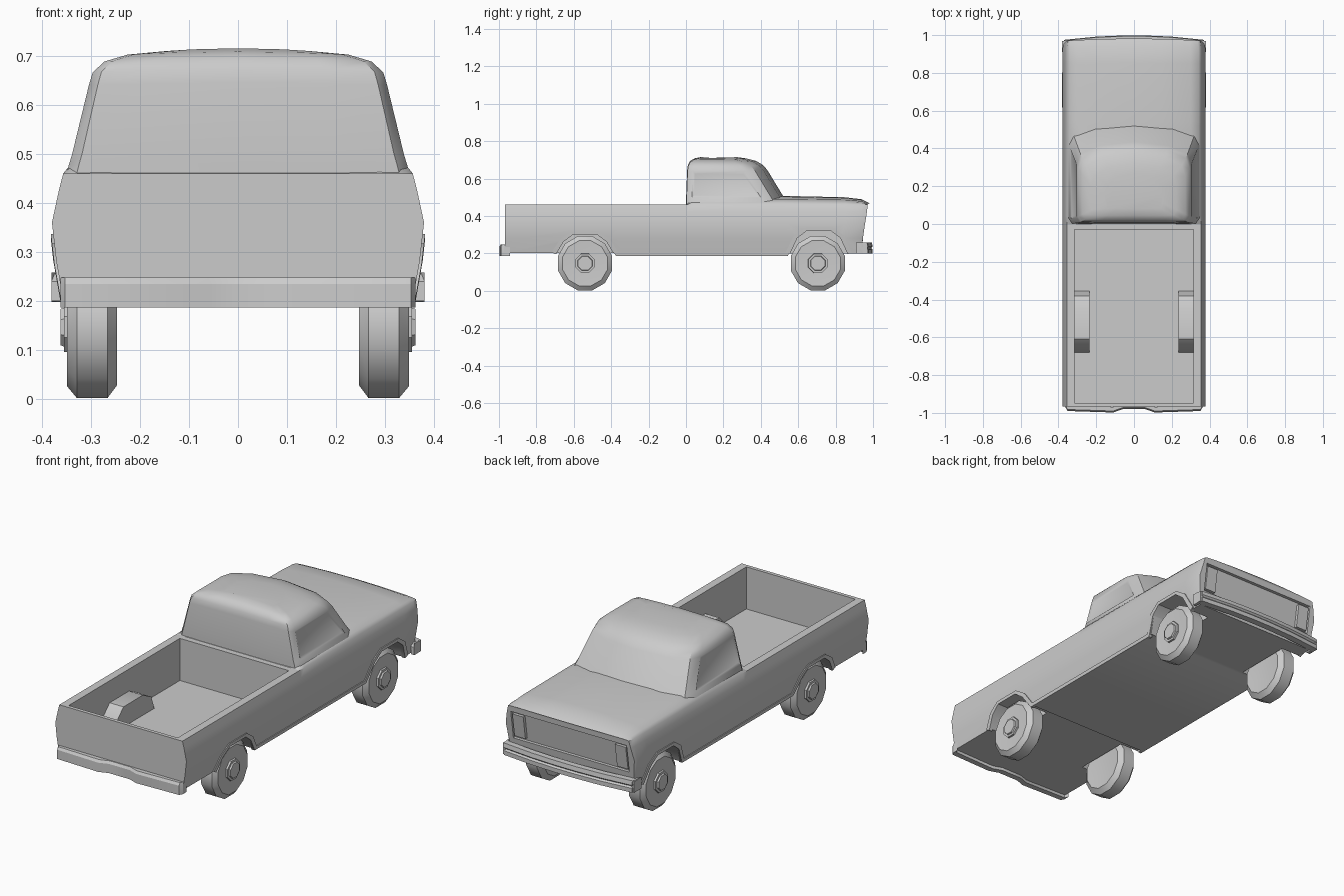
import bpy, bmesh, math
from mathutils import Vector

if "Cube" in bpy.data.objects:
    bpy.data.objects.remove(bpy.data.objects["Cube"])


def finish(ob, angle=35):
    bpy.ops.object.select_all(action='DESELECT')
    ob.select_set(True)
    bpy.context.view_layer.objects.active = ob
    bpy.ops.object.shade_smooth_by_angle(angle=math.radians(angle))


def make(name, bm):
    bmesh.ops.recalc_face_normals(bm, faces=bm.faces)
    me = bpy.data.meshes.new(name)
    bm.to_mesh(me)
    bm.free()
    ob = bpy.data.objects.new(name, me)
    bpy.context.collection.objects.link(ob)
    return ob


def loft(name, rings, pair_caps=False, post=None):
    """Skin closed rings of points; caps are ngons or strips between mirrored points."""
    bm = bmesh.new()
    vs = [[bm.verts.new(p) for p in r] for r in rings]
    n = len(vs[0])
    for a, b in zip(vs, vs[1:]):
        for i in range(n):
            bm.faces.new((a[i], a[(i + 1) % n], b[(i + 1) % n], b[i]))
    for r in (vs[0], vs[-1]):
        if pair_caps:
            for i in range((n - 1) // 2):
                f = [r[i], r[i + 1], r[n - 2 - i], r[n - 1 - i]]
                bm.faces.new(list(dict.fromkeys(f)))
        else:
            bm.faces.new(r)
    bmesh.ops.recalc_face_normals(bm, faces=bm.faces)
    if post:
        post(bm)
    return make(name, bm)


def prism(name, yz, x0, x1):
    return loft(name, [[(x, y, z) for y, z in yz] for x in (x0, x1)])


def rect(y0, y1, z0, z1):
    return [(y0, z0), (y1, z0), (y1, z1), (y0, z1)]


def cut(ob, cutters):
    for c in cutters:
        m = ob.modifiers.new("cut", 'BOOLEAN')
        m.operation, m.solver, m.object = 'DIFFERENCE', 'EXACT', c
        bpy.context.view_layer.objects.active = ob
        bpy.ops.object.modifier_apply(modifier=m.name)
        c.hide_render = True
        c.hide_viewport = False


SIDE = [(.19, .354), (.28, .37), (.36, .379), (.425, .365), (.46, .356)]


def body_x(z):
    for (z0, x0), (z1, x1) in zip(SIDE, SIDE[1:]):
        if z <= z1:
            return x0 + (x1 - x0) * (z - z0) / (z1 - z0)
    return SIDE[-1][1]


def section(y, zb, crown, wide=1.0, front=False):
    half = [(body_x(zb), zb)] + [(x, z) for z, x in SIDE[1:]]
    half += [(.343, .46 + .016 * crown), (.30, .46 + .031 * crown),
             (.15, .46 + .043 * crown), (0, .46 + .047 * crown)]
    def py(x, z):
        if not front:
            return y
        return y - .012 * (x / .37) ** 2 - max(0, .44 - z) * .15
    right = [(x * wide, py(x, z), z) for x, z in half]
    return right + [(-x, yy, z) for x, yy, z in right[-2::-1]]


# Wheel-arch outlines: half-width and height
INNER = [(.155, .195), (.115, .262), (.065, .30)]
OUTER = [(.178, .205), (.132, .277), (.072, .317)]
ARCHES = [(-.54, 0), (.71, .02)]


def arch(shape, cy, up):
    h = [(d, z + (up if i else 0)) for i, (d, z) in enumerate(shape)]
    return [(cy - d, z) for d, z in h] + [(cy + d, z) for d, z in h[::-1]]


def arch_cutters(cy, up):
    a = arch(INNER, cy, up)
    poly = [(a[0][0], .1)] + a + [(a[-1][0], .1)]
    return [prism("arch_cutter", poly, s * .242, s * .5) for s in (-1, 1)]


rear_cut = arch_cutters(*ARCHES[0])
front_cut = arch_cutters(*ARCHES[1])

# Load bed
bed = loft("load_bed", [section(-.967, .203, 0), section(-.362, .203, 0),
                        section(-.355, .187, 0), section(0, .187, 0)], True)
well = prism("bed_well_cutter", rect(-.948, -.03, .24, .9), -.315, .315)
cut(bed, [well] + rear_cut)
finish(bed)

# Wheel boxes inside the bed
for s in (-1, 1):
    box = prism("wheel_box", [(-.685, .225), (-.665, .29), (-.61, .345), (-.45, .345),
                              (-.38, .31), (-.35, .225)], s * .235, s * .33)
    cut(box, rear_cut)
    finish(box)

# Front body with hood
hood = loft("front_body", [
    section(0, .187, 0), section(.04, .187, 1), section(.52, .187, 1),
    section(.54, .198, 1), section(.85, .2, .85), section(.94, .2, .62, .995),
    section(.982, .2, .15, .98, True)], True)
grille = prism("grille_cutter", [(.952, .432), (1.1, .432), (1.1, .285), (.93, .285)], -.335, .335)
cut(hood, [grille] + front_cut)
finish(hood)

# Headlamps
for s in (-1, 1):
    lamp = prism("headlamp", [(.94, .42), (.966, .42), (.947, .298), (.92, .298)], s * .265, s * .328)
    finish(lamp)


# Cab
def cab_ring(z, w, yr, yf):
    half = [(0, yr), (w * .6, yr), (w * .94, yr + .002), (w, yr + .03), (w, yf - .12),
            (w * .93, yf - .065), (w * .6, yf - .02), (0, yf)]
    right = [(x, y, z - .006 * (x / w) ** 2) for x, y in half]
    return right + [(-x, y, zz) for x, y, zz in right[-2:0:-1]]


def inset_windows(bm):
    wins = [f for f in bm.faces if abs(f.normal.x) > .9 and .52 < f.calc_center_median().z < .62]
    for f in wins:
        bmesh.ops.inset_individual(bm, faces=[f], thickness=.018, depth=-.006)


cab = loft("cab", [cab_ring(*r) for r in [
    (.455, .352, .001, .55), (.482, .345, .001, .535), (.505, .338, .001, .52),
    (.645, .304, .006, .435), (.672, .296, .01, .412), (.694, .272, .022, .375),
    (.708, .225, .045, .32), (.715, .15, .08, .27)]], post=inset_windows)
finish(cab)

# Arch lips and sill trim on both sides
inner = sum([arch(INNER, *a) for a in ARCHES], [])
outer = sum([arch(OUTER, *a) for a in ARCHES], [])
inner[5:7] = [(-.375, .187), (.545, .187)]
for s in (-1, 1):
    rings = []
    for (yi, zi), (yo, zo) in zip(inner, outer):
        xi, xo = body_x(zi), body_x(zo)
        rings.append([(s * (xi + .006), yi, zi), (s * (xo + .005), yo, zo),
                      (s * (xo - .012), yo, zo), (s * (xi - .012), yi, zi)])
    finish(loft("arch_trim", rings))


# Bumpers swept across the width
def bumper(name, path, prof, d):
    pts = [(-x, y) for x, y in path] + [(x, y) for x, y in path[::-1]]
    finish(loft(name, [[(x, y - d * t, z) for t, z in prof] for x, y in pts]), 25)


bumper("rear_bumper", [(.362, -.972), (.352, -.99), (.11, -.998), (.06, -.98)],
       [(.03, .187), (0, .187), (0, .235), (.008, .248), (.03, .248)], -1)
bumper("front_bumper", [(.38, .945), (.37, .975), (.2, .992), (.06, .998)],
       [(.035, .198), (0, .198), (0, .22), (.008, .228), (0, .236), (.004, .258), (.035, .258)], 1)
for s in (-1, 1):
    finish(prism("bumper_end", [(.91, .2), (.97, .198), (.97, .256), (.93, .256), (.91, .24)],
                 s * .362, s * .38))


# Wheels
def lathe(name, prof, n, s, cy):
    rings = [[(s * x, cy + r * math.cos(math.tau * (i + .5) / n),
               .147 + r * math.sin(math.tau * (i + .5) / n)) for i in range(n)] for x, r in prof]
    finish(loft(name, rings), 40)


for cy in (-.54, .705):
    for s in (-1, 1):
        lathe("tire", [(.252, .06), (.246, .122), (.266, .15), (.328, .15),
                       (.348, .125), (.344, .06)], 12, s, cy)
        lathe("hub", [(.33, .057), (.354, .055), (.354, .043), (.362, .04)], 8, s, cy)
